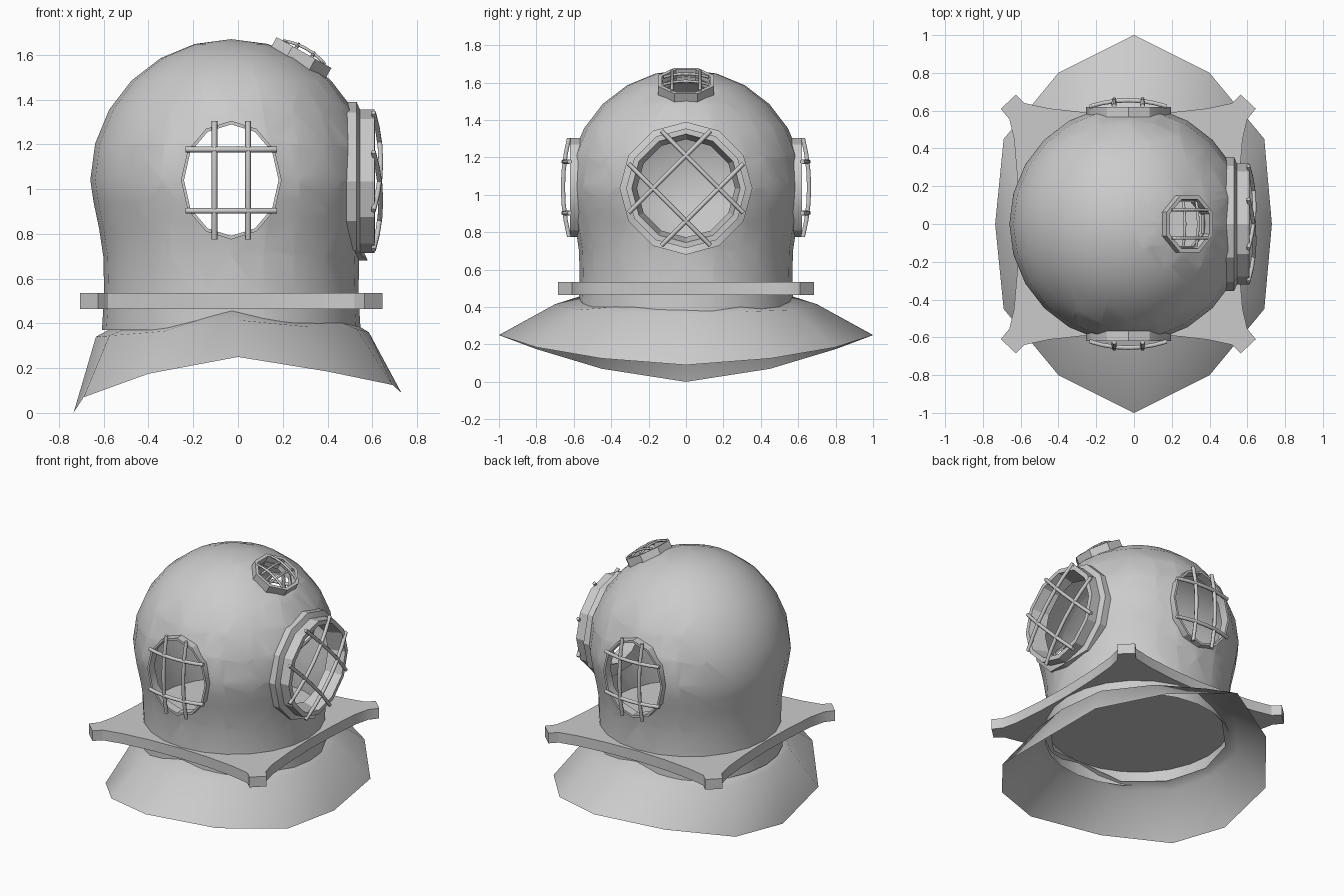
import bpy, bmesh
from math import sin, cos, pi, radians, sqrt
from mathutils import Vector, Matrix

if "Cube" in bpy.data.objects:
    bpy.data.objects.remove(bpy.data.objects["Cube"])

CX = -0.03  # helmet axis


def frame(origin, u, v):
    u, v = Vector(u).normalized(), Vector(v).normalized()
    n = u.cross(v)
    return Matrix.Translation(origin) @ Matrix((u, v, n)).transposed().to_4x4()


def finish(name, bm, angle=28):
    bmesh.ops.recalc_face_normals(bm, faces=bm.faces[:])
    me = bpy.data.meshes.new(name)
    bm.to_mesh(me)
    bm.free()
    ob = bpy.data.objects.new(name, me)
    bpy.context.collection.objects.link(ob)
    bpy.ops.object.select_all(action='DESELECT')
    ob.select_set(True)
    bpy.context.view_layer.objects.active = ob
    bpy.ops.object.shade_smooth_by_angle(angle=radians(angle))
    return ob


def loft(bm, rings, closed=False):
    """Bridge rings of points with quads; a closed loft joins last to first."""
    vs = [[bm.verts.new(p) for p in r] for r in rings]
    n = len(vs[0])
    for a, b in list(zip(vs, vs[1:])) + ([(vs[-1], vs[0])] if closed else []):
        for i in range(n):
            j = (i + 1) % n
            bm.faces.new((a[i], a[j], b[j], b[i]))
    return vs


def polygon(sx, sy, n, turn=0.0):
    return [(sx * cos(2 * pi * i / n + turn), sy * sin(2 * pi * i / n + turn)) for i in range(n)]


def window_ring(name, M, profile, sx, sy, n=12, turn=0.0):
    bm = bmesh.new()
    loft(bm, [[M @ Vector((x, y, h)) for x, y in polygon(sx * r, sy * r, n, turn)]
              for r, h in profile], closed=True)
    return finish(name, bm)


def bar(name, M, mid, d, half, h, bulge, radius):
    """Bowed bar across a window, six-sided section."""
    d = Vector((d[0], d[1], 0)).normalized()
    side = Vector((-d.y, d.x, 0))
    bm = bmesh.new()
    rings = []
    for k in range(7):
        t = k / 3 - 1
        c = Vector((mid[0], mid[1], h + bulge * (1 - t * t))) + d * half * t
        rings.append([M @ (c + side * x + Vector((0, 0, y))) for x, y in polygon(radius, radius, 6)])
    vs = loft(bm, rings)
    bm.faces.new(vs[0])
    bm.faces.new(vs[-1])
    finish(name, bm, 62)


def cut_hole(bm, M, pts, hmin):
    """Slice the shell along a polygonal prism and remove what is inside."""
    inv = M.inverted()
    rot = M.to_3x3()
    reach = max(Vector(p).length for p in pts) * 1.3 + 0.1
    planes = []
    for p, q in zip(pts, pts[1:] + pts[:1]):
        planes.append((Vector((*p, 0)), Vector((q[1] - p[1], p[0] - q[0], 0)).normalized()))
    for co, no in planes:
        faces = []
        for f in bm.faces:
            c = inv @ f.calc_center_median()
            if c.z > hmin and c.xy.length < reach:
                faces.append(f)
        geom = list({v for f in faces for v in f.verts}) + list({e for f in faces for e in f.edges}) + faces
        bmesh.ops.bisect_plane(bm, geom=geom, dist=1e-5, plane_co=M @ co, plane_no=rot @ no)
    doomed = []
    for f in bm.faces:
        c = inv @ f.calc_center_median()
        if c.z > hmin and all((c - co).dot(no) < 0 for co, no in planes):
            doomed.append(f)
    bmesh.ops.delete(bm, geom=doomed, context='FACES')


# window frames: local z points outward
left_m = frame((CX, 0, 1.04), (1, 0, 0), (0, 0, 1))
right_m = frame((CX, 0, 1.04), (-1, 0, 0), (0, 0, 1))
face_m = frame((0, 0, 1.035), (0, 1, 0), (0, 0, 1))
top_m = frame((0.295, 0, 1.61), (0.87, 0, -0.49), (0, 1, 0))

# dome shell with neck
prof = [(0.578, 0.37), (0.568, 0.53), (0.572, 0.70), (0.59, 0.82), (0.615, 0.94)]
prof += [(0.63 * cos(radians(a)), 1.04 + 0.63 * sin(radians(a))) for a in range(0, 90, 15)]
bm = bmesh.new()
vs = loft(bm, [[(CX + x, y, z) for x, y in polygon(r, r, 24)] for r, z in prof])
apex = bm.verts.new((CX, 0, 1.67))
for i in range(24):
    bm.faces.new((vs[-1][i], vs[-1][(i + 1) % 24], apex))
for m in (left_m, right_m):
    cut_hole(bm, m, polygon(0.215, 0.255, 12), 0.3)
cut_hole(bm, face_m, polygon(0.275, 0.275, 12), 0.3)
cut_hole(bm, top_m, polygon(0.12, 0.127, 8, pi / 8), -0.3)
finish("dome", bm, 35)

# side windows with grilles
for side, m in (("left", left_m), ("right", right_m)):
    window_ring(side + "_window_ring", m,
                [(1, 0.56), (1, 0.62), (0.94, 0.62), (0.94, 0.56)], 0.225, 0.265)
    for s in (-1, 1):
        bar(side + "_upright_bar", m, (s * 0.075, 0), (0, 1), 0.265, 0.625, 0.033, 0.013)
        bar(side + "_cross_bar", m, (0, s * 0.137), (1, 0), 0.205, 0.622, 0.033, 0.013)

# big face window with diagonal grille
ring = window_ring("face_window_ring", face_m,
                   [(0.355, 0.485), (0.355, 0.53), (0.32, 0.545), (0.32, 0.61),
                    (0.29, 0.612), (0.262, 0.50)], 1, 1)
for v in ring.data.vertices:  # lower lip follows the neck
    if v.co.z < 0.69:
        v.co.x += 0.05
k = 0.124 / sqrt(2)
for s in (-1, 1):
    for o in (-k, k):
        bar("face_window_bar", face_m, (o, -s * o), (1, s), 0.31, 0.605, 0.033, 0.012)

# small top window
window_ring("top_window_ring", top_m,
            [(1, -0.07), (1, 0), (0.86, 0), (0.8, -0.08)], 0.152, 0.163, 8, pi / 8)
for s in (-1, 1):
    bar("top_window_bar", top_m, (0, s * 0.075), (1, 0), 0.11, 0.0, 0.02, 0.008)
    bar("top_window_bar", top_m, (s * 0.04, 0), (0, 1), 0.12, 0.0, 0.02, 0.008)

# flange plate with four corner lugs
q = [(0.58, 0), (0.588, 0.25), (0.605, 0.45), (0.63, 0.555), (0.675, 0.61),
     (0.595, 0.685), (0.55, 0.64), (0.42, 0.612), (0.22, 0.59), (0, 0.582)]
half = q + [(-x, y) for x, y in q[-2::-1]]
outline = half + [(x, -y) for x, y in half[-2:0:-1]]
bm = bmesh.new()
vs = loft(bm, [[(CX + x, y, z) for x, y in outline] for z in (0.465, 0.535)])
bm.faces.new(vs[0])
bm.faces.new(vs[1])
finish("flange", bm)


# shoulder collar: half rings from +x round to -x, mirrored in y
def collar_ring(pts):
    return pts + [(x, -y, z) for x, y, z in pts[-2:0:-1]]


rim = [(0.73, 0, 0.09), (0.69, 0.45, 0.125), (0.40, 0.80, 0.185), (0, 1.0, 0.25),
       (-0.40, 0.80, 0.175), (-0.69, 0.45, 0.07), (-0.735, 0, 0)]
mid = [(0.585, 0, 0.36), (0.53, 0.31, 0.375), (0.31, 0.57, 0.385), (0, 0.70, 0.415),
       (-0.33, 0.57, 0.365), (-0.575, 0.31, 0.345), (-0.635, 0, 0.34)]
top_z = [0.40, 0.41, 0.405, 0.46, 0.385, 0.375, 0.37]
top = [(CX + 0.55 * cos(pi * i / 6), 0.56 * sin(pi * i / 6), z) for i, z in enumerate(top_z)]
bm = bmesh.new()
loft(bm, [collar_ring(r) for r in (rim, mid, top)])
finish("shoulder_collar", bm, 50)
